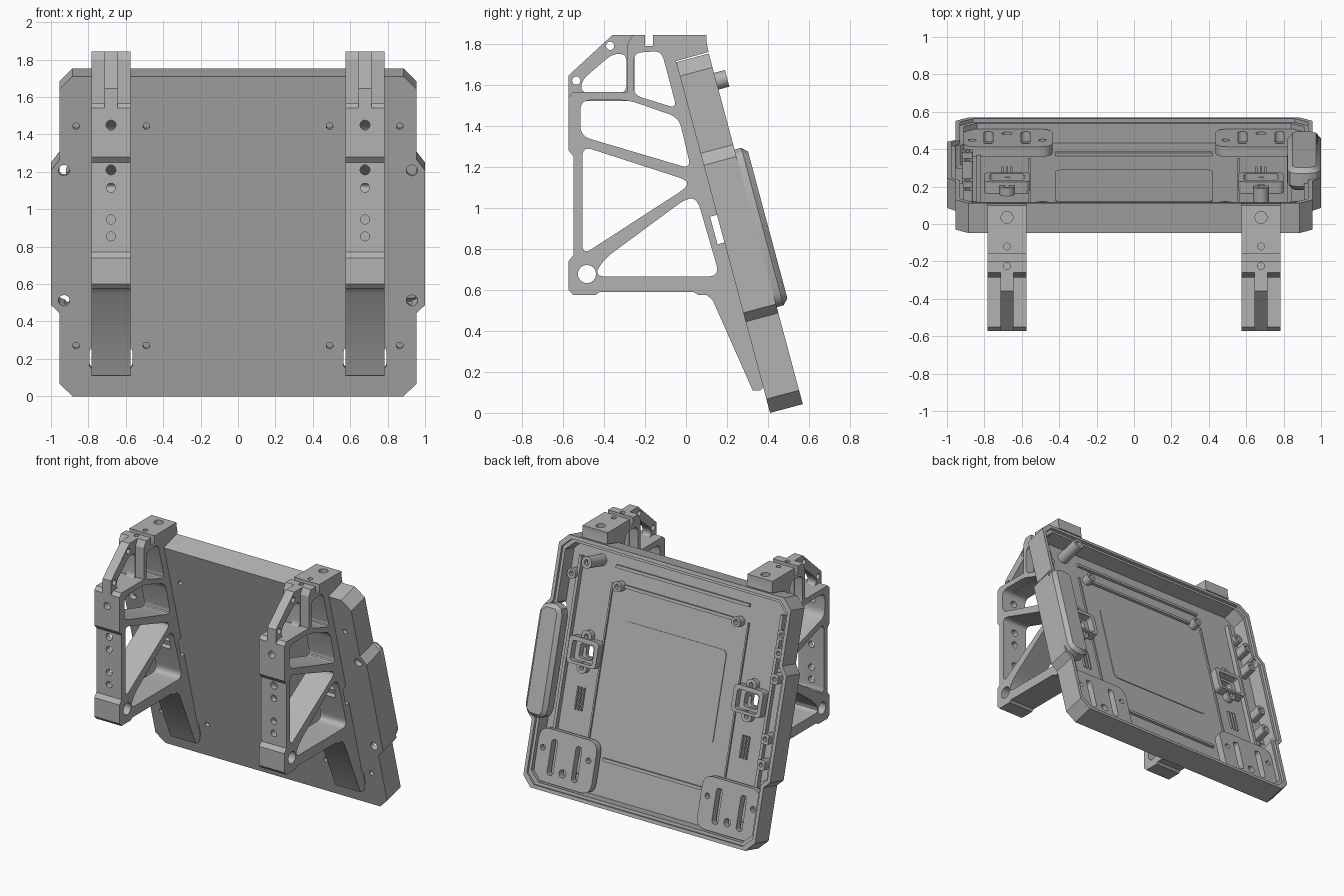
import bpy, bmesh, math
from mathutils import Matrix, Vector

default = bpy.data.objects.get("Cube")
if default:
    bpy.data.objects.remove(default)

grey = bpy.data.materials.new("plain grey")
grey.use_nodes = True
grey.diffuse_color = (.45, .45, .45, 1)
grey.node_tree.nodes["Principled BSDF"].inputs["Base Color"].default_value = (.45, .45, .45, 1)

# Leaning frame of the tray: x across, y out of the back, z up the slope
LEAN = Matrix.Translation((0, .41, 0)) @ Matrix.Rotation(math.radians(15), 4, 'X')
UPRIGHT = Matrix.Identity(4)
FLOOR, DEPTH, HEIGHT = .035, .165, 1.77
ARM = .679
parts = []


def rounded(points, radius):
    """Replace each corner by a short curve."""
    result = []
    count = len(points)
    for i in range(count):
        corner = Vector(points[i])
        ends = []
        for other in (points[i - 1], points[(i + 1) % count]):
            edge = Vector(other) - corner
            ends.append(corner + edge.normalized() * min(radius, edge.length * .48))
        for step in range(6):
            t = step / 5
            result.append(ends[0] * (1 - t) ** 2 + corner * 2 * t * (1 - t) + ends[1] * t * t)
    return result


def circle(a, b, radius, sides=24):
    angles = [math.tau * i / sides for i in range(sides)]
    return [(a + radius * math.cos(t), b + radius * math.sin(t)) for t in angles]


def rect(a, b, width, height):
    w, h = width / 2, height / 2
    return [(a - w, b - h), (a + w, b - h), (a + w, b + h), (a - w, b + h)]


def prism(name, points, axis, low, high, frame=LEAN):
    """Extrude a flat outline along one axis."""
    bm = bmesh.new()

    def place(p, d):
        return {'x': (d, p[0], p[1]), 'y': (p[0], d, p[1]), 'z': (p[0], p[1], d)}[axis]

    lower = [bm.verts.new(place(p, low)) for p in points]
    upper = [bm.verts.new(place(p, high)) for p in points]
    bm.faces.new(lower)
    bm.faces.new(upper)
    for i in range(len(points)):
        bm.faces.new((lower[i - 1], lower[i], upper[i], upper[i - 1]))
    bmesh.ops.recalc_face_normals(bm, faces=bm.faces)
    bm.transform(frame)
    mesh = bpy.data.meshes.new(name)
    bm.to_mesh(mesh)
    bm.free()
    mesh.materials.append(grey)
    obj = bpy.data.objects.new(name, mesh)
    bpy.context.collection.objects.link(obj)
    parts.append(obj)
    return obj


def finish(obj):
    """Bake the modifiers of an object."""
    graph = bpy.context.evaluated_depsgraph_get()
    obj.data = bpy.data.meshes.new_from_object(obj.evaluated_get(graph))
    obj.modifiers.clear()


def cut(obj, cutters):
    for cutter in cutters:
        cutter.hide_render = True
        mod = obj.modifiers.new("cut", 'BOOLEAN')
        mod.operation, mod.solver, mod.object = 'DIFFERENCE', 'EXACT', cutter
    finish(obj)
    for cutter in cutters:
        parts.remove(cutter)
        bpy.data.objects.remove(cutter)


def hole(points, axis, low, high, frame=LEAN):
    return prism("cutter", points, axis, low, high, frame)


# Tray shell with chamfered corners and wider middle
def tray_outline(inset):
    half = [(.885, 0), (.955, .07), (.955, .46), (1, .505),
            (1, 1.25), (.955, 1.31), (.955, 1.7), (.885, HEIGHT)]
    scale = (HEIGHT - 2 * inset) / HEIGHT
    half = [(x - inset, inset + v * scale) for x, v in half]
    return half + [(-x, v) for x, v in reversed(half)]


tray = prism("tray", tray_outline(0), 'y', 0, DEPTH)
cuts = [hole(tray_outline(.045), 'y', FLOOR, .3), hole(tray_outline(.025), 'y', .145, .3)]
for side in (-1, 1):
    for v in (.53, 1.25):
        cuts.append(hole(circle(side * .93, v, .03), 'y', -.1, .3))
    for x in (.49, .865):
        for v in (.28, 1.495):
            cuts.append(hole(circle(side * x, v, .018), 'y', -.1, .1))
    cuts.append(hole(rounded(rect(side * ARM, .21, .23, .12), .03), 'y', -.1, .1))
    cuts.append(hole(rounded(rect(side * ARM, .99, .23, .17), .03), 'y', -.1, .1))
cut(tray, cuts)

# Floor details
prism("floor_panel", rounded(rect(0, .94, .84, .66), .04), 'y', FLOOR - .01, FLOOR + .005)
for name, v, width in (("lower_rib", .3, .84), ("upper_rib", 1.5, .92), ("top_rib", 1.62, 1.1)):
    prism(name, rect(0, v, width, .022), 'y', FLOOR - .01, FLOOR + .018)

# Window outlines of the bracket, as (y, z) with corner radius
windows = [
    ([(-.45, .665), (.165, .665), (.055, 1.045), (.0, 1.045), (-.4, .75)], .06),
    ([(-.505, .77), (-.505, 1.3), (.005, 1.135), (.005, 1.1)], .05),
    ([(-.515, 1.35), (-.515, 1.525), (-.28, 1.525), (-.035, 1.44), (.025, 1.19)], .05),
    ([(-.255, 1.55), (-.255, 1.755), (-.12, 1.765), (-.045, 1.485)], .04),
]
frame_profile = [
    (.385, .13), (.36, .108), (.325, .11), (.13, .55), (.1, .575), (.06, .575), (.035, .59),
    (-.42, .59), (-.44, .575), (-.55, .575), (-.573, .6), (-.573, .74), (-.548, .77),
    (-.548, 1.25), (-.573, 1.28), (-.573, 1.54), (-.55, 1.565), (-.285, 1.565),
    (-.285, 1.8), (-.26, 1.843), (-.2, 1.843), (-.2, 1.79), (-.16, 1.79), (-.16, 1.843),
    (.1, 1.843), (.1, 1.81), (.11, 1.76), (-.05, 1.715)]
rib_profile = [(-.573, 1.52), (-.573, 1.645), (-.358, 1.843), (-.25, 1.843), (-.25, 1.52)]
rib_window = [(-.51, 1.56), (-.51, 1.62), (-.36, 1.75), (-.29, 1.75), (-.29, 1.56)]

for side, label in ((1, "left"), (-1, "right")):
    mid = side * ARM
    low, high = mid - .104, mid + .104
    wide = (mid - .2, mid + .2)

    # Bracket frame with windows and bolt holes
    bracket = prism(label + "_bracket", frame_profile, 'x', low, high, UPRIGHT)
    cuts = [hole(rounded(p, r), 'x', *wide, UPRIGHT) for p, r in windows]
    cuts.append(hole(circle(-.483, .677, .044), 'x', *wide, UPRIGHT))
    for z, radius in ((1.45, .026), (1.21, .026), (1.115, .024), (.945, .024), (.855, .024)):
        cuts.append(hole(circle(mid, z, radius), 'y', -.7, -.46, UPRIGHT))
    for y, radius in ((.035, .032), (-.12, .018), (-.225, .018)):
        cuts.append(hole(circle(mid, y, radius), 'z', 1.78, 2, UPRIGHT))
    cuts.append(hole(rect(-.01, .93, .05, .14), 'x', *wide))
    cuts.append(hole(rounded(rect(mid, .985, .11, .1), .02), 'y', -.15, .1))
    cut(bracket, cuts)

    # Slim rib carrying the sloping top front
    rib = prism(label + "_bracket_rib", rib_profile, 'x', mid - .035, mid + .035, UPRIGHT)
    cut(rib, [hole(rounded(rib_window, .04), 'x', *wide, UPRIGHT)] +
        [hole(circle(y, z, .02), 'x', *wide, UPRIGHT) for y, z in ((-.37, 1.79), (-.535, 1.62))])

    # Socket behind the bracket, with ears above and below
    socket = prism(label + "_socket", rounded(rect(mid, .99, .24, .19), .03), 'y', 0, .1)
    cut(socket, [hole(rounded(rect(mid, .985, .11, .1), .02), 'y', -.1, .2),
                 hole(rounded(rect(mid, .985, .18, .14), .02), 'y', .05, .2)])
    for v in (.88, 1.1):
        ear = prism(label + "_socket_ear", circle(mid, v, .04), 'y', FLOOR - .01, .08)
        cut(ear, [hole(circle(mid, v, .017), 'y', .04, .2)])

    # Slotted foot plate
    outline = [(.435, .42), (.435, .05), (.87, .05), (.91, .09), (.91, .42)]
    foot = prism(label + "_foot_plate", rounded([(side * x, v) for x, v in outline], .08),
                 'y', .06, .115)
    cuts = [hole(rounded(rect(mid + s * .1, .23, .048, .25), .024), 'y', 0, .2) for s in (-1, 1)]
    cuts += [hole(circle(side * x, .28, .02), 'y', 0, .2) for x in (.49, .865)]
    cuts.append(hole(circle(mid, .14, .028), 'y', 0, .2))
    cut(foot, cuts)
    for x in (.49, .865):
        prism(label + "_foot_spacer", circle(side * x, .28, .03), 'y', FLOOR - .01, .07)
        boss = prism(label + "_boss", circle(side * x, 1.495, .036), 'y', FLOOR - .01, .095)
        cut(boss, [hole(circle(side * x, 1.495, .018), 'y', .04, .2)])

    # Long side ledges and short slats
    prism(label + "_side_ledge", rect(side * .83, 1.0, .022, 1.25), 'y', FLOOR - .01, .07)
    prism(label + "_inner_ledge", rect(side * .56, .95, .012, 1.1), 'y', FLOOR - .01, FLOOR + .012)
    for k in (-1, 0, 1):
        prism(label + "_slat", rect(mid + k * .025, .66, .01, .16), 'y', FLOOR - .01, FLOOR + .015)

# Knob and cover on the left, small clips on the right
knob = prism("knob", circle(ARM, 1.63, .042), 'y', FLOOR - .01, .22)
cut(knob, [hole(circle(ARM, 1.63, .02), 'y', .18, .3)])
cover = prism("side_cover", [(.82, .54), (.85, .49), (.95, .49), (1, .53), (1, 1.24),
                             (.95, 1.285), (.85, 1.285), (.82, 1.24)], 'y', .1, .226)
bevel = cover.modifiers.new("edge", 'BEVEL')
bevel.width, bevel.segments = .028, 1
finish(cover)
for v in (.6, .78, 1.2, 1.38):
    clip = prism("side_clip", rounded(rect(-.89, v, .06, .07), .015), 'y', FLOOR - .01, .14)
    cut(clip, [hole(circle(-.89, v, .016), 'y', .08, .2)])

# Smooth the curved walls, keep corners sharp
bpy.ops.object.select_all(action='DESELECT')
for obj in parts:
    obj.select_set(True)
bpy.context.view_layer.objects.active = tray
bpy.ops.object.shade_smooth_by_angle(angle=math.radians(30))
